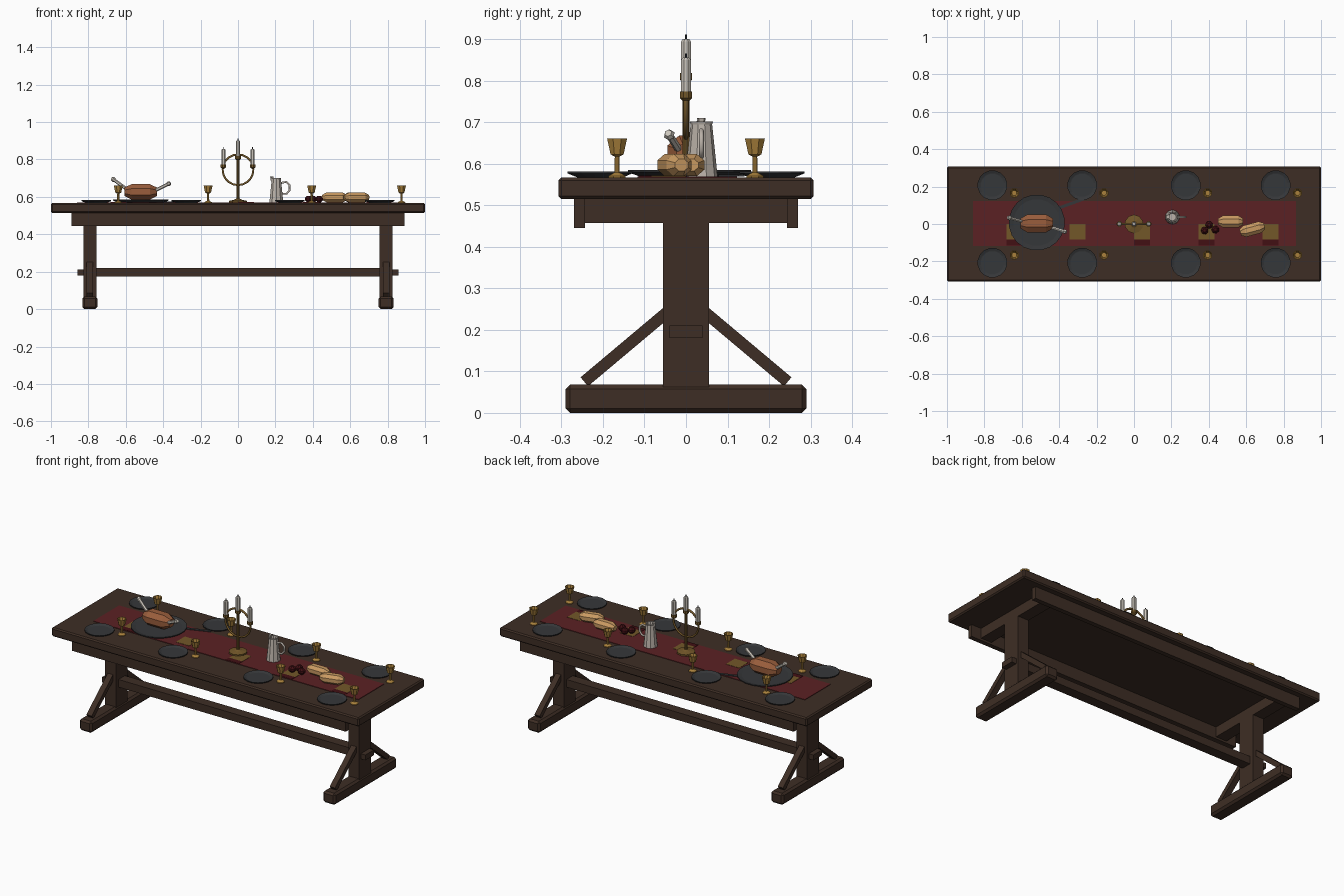
import bpy, bmesh, math
from mathutils import Vector, Matrix

if "Cube" in bpy.data.objects:
    bpy.data.objects.remove(bpy.data.objects["Cube"])

COLOURS = {
    "dark wood": (0.048, 0.027, 0.018), "runner red": (0.105, 0.015, 0.017),
    "deep red": (0.055, 0.005, 0.007), "dark pewter": (0.036, 0.038, 0.041),
    "brass": (0.40, 0.22, 0.045), "dull brass": (0.17, 0.095, 0.022),
    "roast brown": (0.32, 0.11, 0.045), "bread crust": (0.58, 0.32, 0.12),
    "wax": (0.60, 0.56, 0.50), "pale pewter": (0.50, 0.45, 0.40),
}
MATS = {}
for name, rgb in COLOURS.items():
    MATS[name] = bpy.data.materials.new(name)
    MATS[name].diffuse_color = (*rgb, 1)


def finish(name, bm, mat, matrix=Matrix()):
    bmesh.ops.recalc_face_normals(bm, faces=bm.faces[:])
    me = bpy.data.meshes.new(name)
    bm.to_mesh(me)
    bm.free()
    me.materials.append(MATS[mat])
    ob = bpy.data.objects.new(name, me)
    ob.matrix_world = matrix
    bpy.context.collection.objects.link(ob)
    return ob


def box(name, x, y, z, mat="dark wood", bevel=0.0):
    """Box from three (low, high) ranges."""
    bm = bmesh.new()
    bmesh.ops.create_cube(bm, size=1)
    for v in bm.verts:
        v.co = [sum(r) / 2 + c * (r[1] - r[0]) for r, c in zip((x, y, z), v.co)]
    if bevel:
        bmesh.ops.bevel(bm, geom=bm.edges[:], offset=bevel, segments=1, affect='EDGES')
    return finish(name, bm, mat)


def lathe(name, profile, mat, matrix=Matrix(), n=10):
    """Spin (radius, height) points around local z and cap both ends."""
    bm = bmesh.new()
    rings = [[bm.verts.new((r * math.cos(2 * math.pi * (i + .5) / n),
                            r * math.sin(2 * math.pi * (i + .5) / n), z))
              for i in range(n)] for r, z in profile]
    for a, b in zip(rings, rings[1:]):
        for i in range(n):
            j = (i + 1) % n
            bm.faces.new((a[i], a[j], b[j], b[i]))
    bm.faces.new(rings[0])
    bm.faces.new(rings[-1])
    return finish(name, bm, mat, matrix)


def at(x, y, z=0.0):
    return Matrix.Translation((x, y, z))


def between(p, q):
    """Matrix placing local z along p -> q."""
    d = Vector(q) - Vector(p)
    return at(*p) @ d.to_track_quat('Z', 'Y').to_matrix().to_4x4(), d.length


def hoop(name, points, radius, mat, cyclic=False):
    """Bent round bar along a point list."""
    cu = bpy.data.curves.new(name, 'CURVE')
    cu.dimensions = '3D'
    sp = cu.splines.new('POLY')
    sp.points.add(len(points) - 1)
    for p, co in zip(sp.points, points):
        p.co = (*co, 1)
    sp.use_cyclic_u = cyclic
    cu.bevel_depth = radius
    cu.bevel_resolution = 1
    cu.use_fill_caps = True
    cu.materials.append(MATS[mat])
    ob = bpy.data.objects.new(name, cu)
    bpy.context.collection.objects.link(ob)


# Table top, long rails and stretcher
TOP = 0.567
box("table_top", (-1, 1), (-.307, .307), (.515, TOP), bevel=.007)
for s in (-1, 1):
    box("long_rail", (-.89, .89), sorted((s * .243, s * .27)), (.445, .516))
box("stretcher", (-.77, .77), (-.03, .03), (.175, .22))

# Trestle ends
for s in (-1, 1):
    x = s * .792
    box("trestle_head", (x - .035, x + .035), (-.243, .243), (.457, .516))
    box("trestle_post", (x - .035, x + .035), (-.055, .055), (.06, .46))
    box("trestle_foot", (x - .04, x + .04), (-.29, .29), (0, .068), bevel=.011)
    box("stretcher_tenon", sorted((s * .77, s * .857)), (-.04, .04), (.18, .211))
    for t in (-1, 1):
        m, length = between((x, t * .245, .075), (x, t * .045, .243))
        brace = box("diagonal_brace", (-.017, .017), (-.014, .014), (0, length))
        brace.matrix_world = m

# Cloth runner with painted emblems
box("runner", (-.86, .865), (-.117, .123), (TOP - .002, TOP + .003), "runner red")
for x in (-.64, -.303, .043, .388, .73):
    box("runner_emblem", (x - .043, x + .043), (-.083, 0), (TOP, TOP + .0045), "dull brass")
    if x != -.303:
        box("runner_emblem_band", (x - .043, x + .043), (-.115, -.083),
            (TOP, TOP + .0045), "deep red")

# Place settings: plates and goblets
for x in (-.757, -.277, .277, .757):
    for s in (-1, 1):
        lathe("plate", [(.055, 0), (.08, .01), (.08, .015), (.066, .009), (.062, .008)],
              "dark pewter", at(x, s * .207, TOP), 16)
        lathe("goblet", [(.022, 0), (.022, .004), (.007, .012), (.006, .05), (.017, .056),
                         (.026, .094), (.022, .094), (.014, .066)],
              "brass", at(x + .117, s * .166, TOP), 8)

# Platter, roast, its bones and a carving knife
lathe("platter", [(.12, 0), (.15, .011), (.15, .016), (.125, .011)], "dark pewter",
      at(-.52, .008, TOP + .002), 20)
to_x = Matrix.Rotation(math.pi / 2, 4, 'Y')
lathe("roast", [(.028, -.088), (.052, -.05), (.052, .05), (.028, .088)], "roast brown",
      at(-.52, .003, .627) @ Matrix.Diagonal((1, 1, .85, 1)) @ to_x, 8)
for p, q in (((-.58, .008, .63), (-.675, .035, .70)), ((-.45, -.015, .63), (-.362, -.043, .674))):
    m, length = between(p, q)
    lathe("roast_bone", [(.009, 0), (.009, length * .8), (.014, length * .9), (.009, length)],
          "wax", m, 6)
knife = box("carving_knife", (-.07, .07), (-.008, .008), (0, .004), "dark pewter")
knife.matrix_world = at(-.335, .11, TOP + .003) @ Matrix.Rotation(math.radians(20), 4, 'Z')

# Candelabra
lathe("candelabra_stem", [(.05, 0), (.05, .012), (.02, .018), (.009, .024), (.008, .235)],
      "dull brass", at(0, 0, TOP), 10)
hoop("candelabra_hoop", [(.082 * math.cos(a * math.pi / 10), 0, .745 + .082 * math.sin(a * math.pi / 10))
                         for a in range(20)], .006, "dull brass", True)
for x, z in ((-.078, .752), (0, .797), (.078, .752)):
    lathe("candle_cup", [(.009, 0), (.016, .006), (.016, .022)], "dull brass", at(x, 0, z), 8)
    lathe("candle", [(.0125, .02), (.0125, .098), (.008, .104)], "wax", at(x, 0, z), 8)
    lathe("candle_wick", [(.002, .1), (.002, .114)], "dark pewter", at(x, 0, z), 5)

# Pitcher
lathe("pitcher", [(.039, 0), (.036, .03), (.026, .125), (.028, .132), (.022, .132), (.02, .11)],
      "pale pewter", at(.205, .037, TOP + .003), 10)
lathe("pitcher_spout", [(.006, -.015), (.011, .012)], "pale pewter", at(.182, .037, .698), 5)
hoop("pitcher_handle", [(.232, .037, .675), (.258, .037, .68), (.275, .037, .665),
                        (.275, .037, .635), (.26, .037, .617), (.236, .037, .617)],
     .006, "pale pewter")

# Loaves and fruit
for x, y, ang in ((.517, .013, 0), (.633, -.028, 15)):
    lathe("bread_loaf", [(.018, -.067), (.034, -.042), (.034, .042), (.018, .067)], "bread crust",
          at(x, y, .597) @ Matrix.Rotation(math.radians(ang), 4, 'Z')
          @ Matrix.Diagonal((1, 1, .85, 1)) @ to_x, 8)
for x, y in ((.378, -.035), (.402, -.005), (.435, -.03)):
    lathe("fruit", [(.009, -.018), (.021, -.006), (.021, .006), (.009, .018)], "deep red",
          at(x, y, .588), 7)

for m in bpy.data.materials:
    if m.users and not m.is_grease_pencil:
        m.use_nodes = True
        m.node_tree.nodes["Principled BSDF"].inputs["Base Color"].default_value = m.diffuse_color
